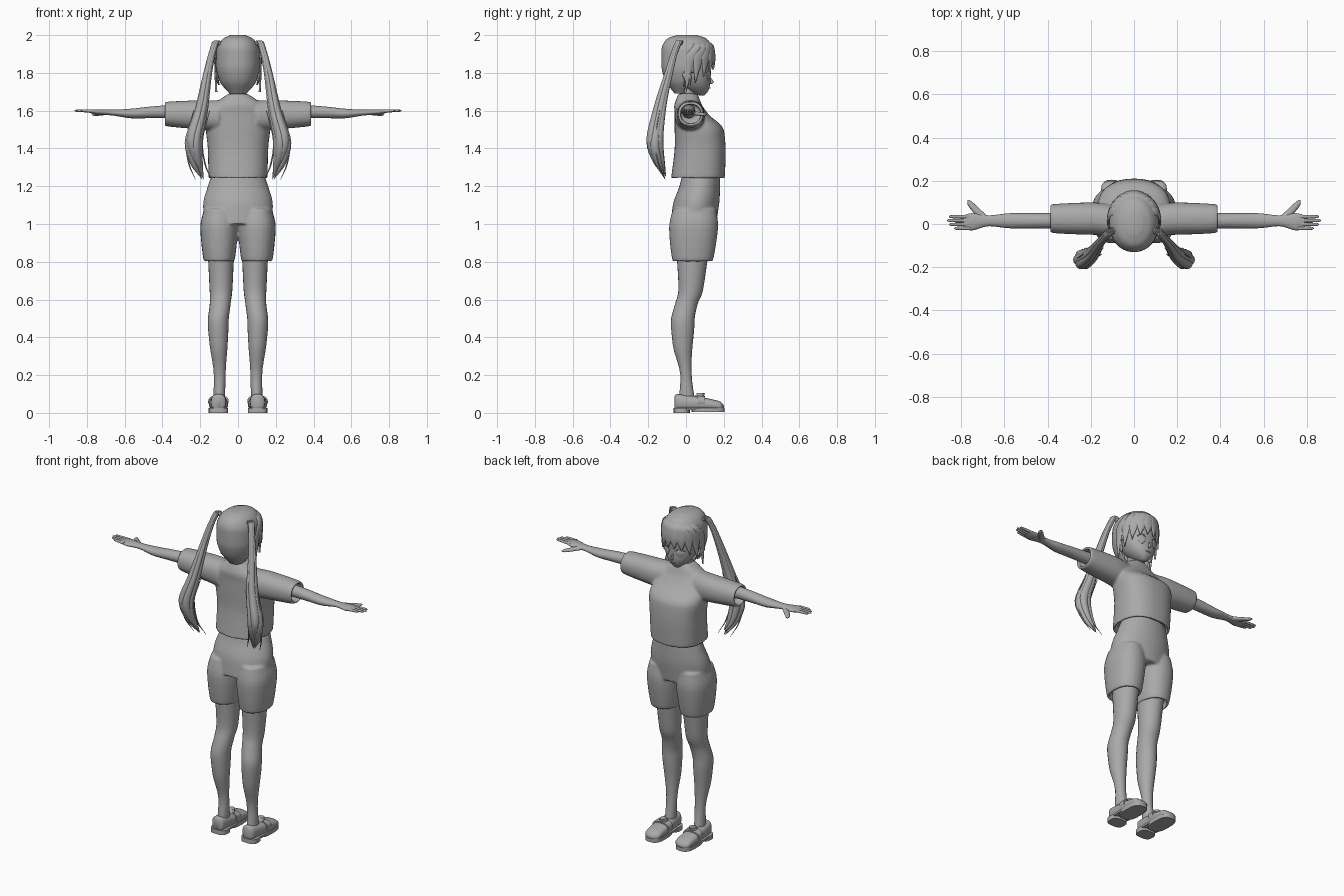
import bpy, bmesh, math
from mathutils import Vector

if "Cube" in bpy.data.objects:
    bpy.data.objects.remove(bpy.data.objects["Cube"])

grey_colour = (.4, .4, .4, 1)
grey = bpy.data.materials.new("plain_grey")
grey.use_nodes = True
grey.diffuse_color = grey_colour
grey.node_tree.nodes["Principled BSDF"].inputs["Base Color"].default_value = grey_colour

RIGHTWARD, FORWARD, UPWARD = Vector((1, 0, 0)), Vector((0, 1, 0)), Vector((0, 0, 1))


# ---- helpers ----
def smooth_rings(rings, steps):
    """Monotone interpolation between rings, so repeated rings stay crisp."""
    def change(index, column):
        return rings[index + 1][column] - rings[index][column]

    def slope(index, column):
        if index == 0:
            return change(index, column)
        before = change(index - 1, column)
        if index == len(rings) - 1:
            return before
        after = change(index, column)
        return 2 * before * after / (before + after) if before * after > 0 else 0

    result = []
    for index in range(len(rings) - 1):
        for step in range(steps):
            t = step / steps
            rest = 1 - t
            ease = t * t * (3 - 2 * t)
            result.append([start + (end - start) * ease
                           + slope(index, column) * t * rest * rest
                           - slope(index + 1, column) * t * t * rest
                           for column, (start, end) in enumerate(zip(rings[index], rings[index + 1]))])
    return result + [rings[-1]]


def loft(bm, rings, u=RIGHTWARD, v=FORWARD, power=2, sides=24, steps=4):
    """Closed skin through rings of (x, y, z, half width on u, half width on v)."""
    def rounded(value):
        return math.copysign(abs(value) ** (2 / power), value)

    loops = []
    for x, y, z, half_u, half_v in smooth_rings(rings, steps):
        centre = Vector((x, y, z))
        turns = [math.tau * side / sides for side in range(sides)]
        loops.append([bm.verts.new(centre + u * half_u * rounded(math.cos(turn))
                                   + v * half_v * rounded(math.sin(turn))) for turn in turns])
    for lower, upper in zip(loops, loops[1:]):
        for i in range(sides):
            bm.faces.new((lower[i - 1], lower[i], upper[i], upper[i - 1]))
    bm.faces.new(loops[0])
    bm.faces.new(loops[-1])


def spans(bm, axis, rows, flip=1, hem=0, **options):
    """Loft along an axis from rows of (position, low, high, low, high).
    A hem turns the last row inward to leave a hollow opening."""
    if hem:
        lip = .012
        end, low_a, high_a, low_b, high_b = rows[-1]
        rows = rows + [(position, low_a + lip, high_a - lip, low_b + lip, high_b - lip)
                       for position in (end, end + hem)]
    rings = []
    for position, low_a, high_a, low_b, high_b in rows:
        a, b = (low_a + high_a) / 2, (low_b + high_b) / 2
        x, y, z = {"x": (position, a, b), "y": (a, position, b), "z": (a, b, position)}[axis]
        rings.append((x * flip, y, z, (high_a - low_a) / 2, (high_b - low_b) / 2))
    u, v = {"x": (FORWARD, UPWARD), "y": (RIGHTWARD, UPWARD), "z": (RIGHTWARD, FORWARD)}[axis]
    loft(bm, rings, u, v, **options)


def centred(rows):
    """Rows of (z, half width, back, front) made symmetrical."""
    return [(z, -half, half, back, front) for z, half, back, front in rows]


def finish(name, bm, mirror=False, cloth=False):
    bmesh.ops.recalc_face_normals(bm, faces=bm.faces)
    mesh = bpy.data.meshes.new(name)
    bm.to_mesh(mesh)
    bm.free()
    part = bpy.data.objects.new(name, mesh)
    bpy.context.collection.objects.link(part)
    mesh.materials.append(grey)
    for other in bpy.context.selected_objects:
        other.select_set(False)
    part.select_set(True)
    bpy.context.view_layer.objects.active = part
    bpy.ops.object.shade_smooth_by_angle(angle=math.radians(50))
    if mirror:
        part.modifiers.new("Mirror", "MIRROR").use_mirror_merge = False
    if cloth:
        fuse = part.modifiers.new("Fuse", "REMESH")
        fuse.mode, fuse.voxel_size, fuse.use_smooth_shade = "VOXEL", .007, True
        relax = part.modifiers.new("Relax", "SMOOTH")
        relax.factor, relax.iterations = .5, 6
    return part


# ---- shirt: torso and two hollow sleeves fused together ----
bm = bmesh.new()
spans(bm, "z", centred([
    (1.69, .05, -.04, .06), (1.64, .12, -.06, .08), (1.58, .16, -.06, .12), (1.5, .17, -.06, .2),
    (1.4, .16, -.06, .21), (1.24, .155, -.08, .205)]), hem=.03, power=2.4, sides=40)
for side in (1, -1):
    spans(bm, "x", [(.1, -.06, .09, 1.49, 1.655), (.2, -.05, .1, 1.5, 1.655),
                    (.39, -.04, .09, 1.52, 1.645)], side, hem=-.05, power=2.2)
finish("shirt", bm, cloth=True)

# ---- shorts: hips and two hollow legs fused together ----
bm = bmesh.new()
spans(bm, "z", centred([(1.26, .14, -.02, .18), (1.2, .16, -.035, .18),
                        (1.1, .185, -.07, .175), (1, .18, -.08, .16)]), sides=40)
for side in (1, -1):
    spans(bm, "z", [(1.08, .02, .18, -.07, .16), (.98, 0, .2, -.09, .17),
                    (.8, .02, .18, -.07, .14)], side, hem=.04, power=2.2)
finish("shorts", bm, cloth=True)

# ---- legs, arms and hands ----
bm = bmesh.new()
spans(bm, "z", [
    (.85, .02, .16, -.05, .12), (.65, .03, .15, -.04, .09), (.57, .04, .15, -.06, .06),
    (.48, .05, .16, -.08, .045), (.36, .055, .15, -.07, .035), (.2, .066, .128, -.03, .03),
    (.05, .07, .13, -.04, .05)])
finish("legs", bm, mirror=True)

bm = bmesh.new()
spans(bm, "x", [
    (.3, -.02, .05, 1.56, 1.635), (.48, -.02, .05, 1.56, 1.62), (.57, -.02, .05, 1.56, 1.61),
    (.67, -.01, .04, 1.575, 1.605), (.75, -.03, .05, 1.58, 1.607), (.79, -.02, .04, 1.59, 1.604)])
finish("arms", bm, mirror=True)

bm = bmesh.new()
for finger in range(4):
    y = .018 * finger - .02
    tip = .865 - .008 * (finger - 2) ** 2
    loft(bm, [(.76, y, 1.597, .009, .009), (tip - .01, y, 1.6, .007, .006),
              (tip, y, 1.6, .002, .002)], FORWARD, UPWARD, sides=10)
loft(bm, [(.69, .02, 1.59, .014, .012), (.76, .095, 1.58, .009, .008), (.77, .11, 1.58, .002, .002)],
     FORWARD - RIGHTWARD, UPWARD, sides=12)
finish("fingers", bm, mirror=True)

# ---- slip-on shoes ----
bm = bmesh.new()
spans(bm, "y", [
    (-.06, .08, .125, .02, .09), (-.05, .066, .14, .015, .1), (.04, .058, .15, .015, .09),
    (.1, .052, .155, .015, .08), (.18, .055, .15, .015, .06), (.2, .085, .125, .02, .04)], power=2.6)
spans(bm, "y", [(.06, .05, .156, .03, .093), (.1, .05, .158, .03, .088)], power=2.6)
spans(bm, "z", [(.07, .07, .13, .03, .09), (.105, .08, .12, .06, .1)])
finish("shoes", bm, mirror=True)

bm = bmesh.new()
for bottom, back, front in ((0, -.065, .02), (.004, .03, .205), (.015, -.03, .14)):
    spans(bm, "z", [(height, .052, .155, back, front) for height in (bottom, .027)], power=3, steps=1)
finish("soles", bm, mirror=True)

# ---- neck, head and face ----
bm = bmesh.new()
spans(bm, "z", centred([(1.62, .045, -.04, .05), (1.76, .04, -.03, .05)]))
finish("neck", bm)

bm = bmesh.new()
spans(bm, "z", centred([
    (1.68, .01, .07, .095), (1.7, .04, .02, .115), (1.74, .077, -.03, .128), (1.8, .1, -.07, .13),
    (1.88, .104, -.1, .136), (1.96, .06, -.06, .09)]), power=2.2, sides=36)
loft(bm, [(0, .125, 1.78, .003, .003), (0, .139, 1.75, .006, .009), (0, .128, 1.74, .003, .003)])
finish("head", bm)


def fold(bm, ends, middle):
    """Thin lens-shaped line across the face, such as a lid or the lips."""
    start, end = ends
    loft(bm, [(*start, .001, .001), (*middle, .003, .003), (*end, .001, .001)],
         FORWARD, UPWARD, sides=8)


bm = bmesh.new()
fold(bm, ((-.02, .124, 1.72), (.02, .124, 1.72)), (0, .126, 1.72))
finish("mouth", bm)

bm = bmesh.new()
loft(bm, [(.045, .12, 1.76, .006, .002), (.046, .122, 1.79, .024, .005), (.046, .122, 1.81, .01, .003)],
     RIGHTWARD - FORWARD * .4, FORWARD + RIGHTWARD * .4, sides=16)
fold(bm, ((.02, .132, 1.8), (.075, .11, 1.8)), (.046, .128, 1.815))
finish("eyes", bm, mirror=True)

bm = bmesh.new()
loft(bm, [(.1, .015, 1.735, .004, .008), (.115, .005, 1.785, .009, .024), (.115, 0, 1.805, .003, .008)])
finish("ears", bm, mirror=True)

# ---- hair cap, cut away around the face ----
bm = bmesh.new()
spans(bm, "z", centred([
    (2, .04, -.05, .06), (1.98, .08, -.1, .11), (1.92, .113, -.13, .145), (1.84, .116, -.13, .147),
    (1.76, .1, -.11, .13), (1.69, .045, -.06, .02)]), power=2.1, sides=48, steps=6)
centres = {face: face.calc_center_median() for face in bm.faces}
opening = [face for face, centre in centres.items()
           if (centre.y > .05 and centre.z < 1.87) or (centre.y > -.01 and centre.z < 1.8)]
bmesh.ops.delete(bm, geom=opening, context="FACES")
finish("hair_cap", bm).modifiers.new("Thickness", "SOLIDIFY").thickness = .008

# ---- fringe locks sweeping from an off-centre parting ----
bm = bmesh.new()
for lock in range(10):
    angle = math.radians(19 * (lock - 4.5))
    tip = 1.82 - .055 * angle * angle
    across = Vector((math.cos(angle), -math.sin(angle), 0))
    outward = Vector((math.sin(angle), math.cos(angle), 0))

    def on_head(turn, z, size, width):
        return (.118 * size * math.sin(turn), .01 + .138 * size * math.cos(turn), z, width, .006)

    loft(bm, [(.02, .06, 1.988, .008, .006), on_head(angle * .8, 1.945, .95, .02),
              on_head(angle, 1.88, 1.02, .027), on_head(angle * 1.1, tip, .98, .001)],
         across, outward, sides=10)
finish("fringe", bm)

# ---- twin tails, each a bundle of tapering locks ----
path = [(.09, -.03, 1.945, .012), (.112, -.035, 1.97, .018), (.135, -.06, 1.91, .018),
        (.16, -.09, 1.8, .022), (.195, -.14, 1.6, .034), (.235, -.165, 1.43, .045),
        (.22, -.145, 1.32, .032), (.185, -.11, 1.235, .008)]
bm = bmesh.new()
for lock in range(6):
    turn = math.tau * lock / 6
    lift = .02 * (lock % 3)
    rings = []
    for index, (x, y, z, width) in enumerate(path):
        end = index == len(path) - 1
        size = width * (.05 if end else .6)
        rings.append((x + math.cos(turn) * width * .45, y + math.sin(turn) * width * .45,
                      z + lift * (index / len(path)) ** 2, size, size))
    loft(bm, rings, sides=12)
# loose wisps beside each bundle
for shift in (.04, -.045):
    loft(bm, [(x + shift, y, z, thickness, thickness) for (x, y, z, width), thickness
              in zip(path[4:], (.002, .004, .004, .001))], sides=8)
finish("twin_tails", bm, mirror=True)
